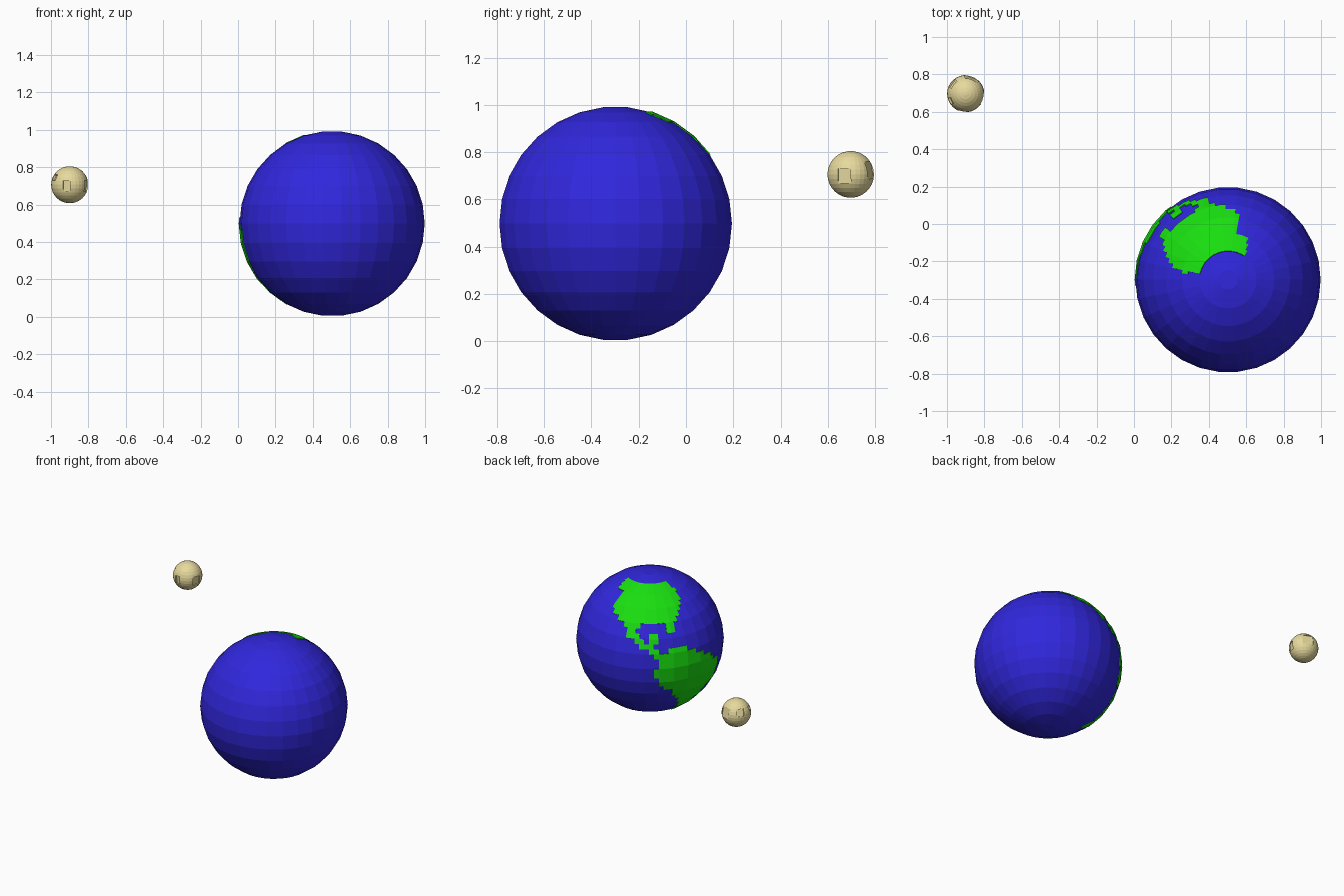
import bpy, bmesh, math
from mathutils import Vector

if "Cube" in bpy.data.objects:
    bpy.data.objects.remove(bpy.data.objects["Cube"])

SEG, STEP = 30, 12          # 12 degree facets
CENTER = Vector((0.503, -0.298, 0.498))
MOON = Vector((-0.90, 0.697, 0.706))


def material(name, color):
    m = bpy.data.materials.new(name)
    m.diffuse_color = (*color, 1)
    m.use_nodes = True
    m.node_tree.nodes["Principled BSDF"].inputs["Base Color"].default_value = m.diffuse_color
    return m


def make_object(name, bm, loc, mat=None):
    me = bpy.data.meshes.new(name)
    bm.to_mesh(me)
    bm.free()
    ob = bpy.data.objects.new(name, me)
    ob.location = loc
    bpy.context.collection.objects.link(ob)
    if mat:
        me.materials.append(mat)
    return ob


def polar(r, az, lat):
    a, t = math.radians(az), math.radians(lat)
    return Vector((math.cos(t) * math.cos(a), math.cos(t) * math.sin(a), math.sin(t))) * r


def ball(name, r, loc, mat):
    """Faceted ball of stacked rings with small flat caps."""
    bm = bmesh.new()
    rings = [[bm.verts.new(polar(r, i * STEP, lat)) for i in range(SEG)]
             for lat in range(-84, 85, STEP)]
    for lo, hi in zip(rings, rings[1:]):
        for i in range(SEG):
            j = (i + 1) % SEG
            bm.faces.new((lo[i], lo[j], hi[j], hi[i]))
    bm.faces.new(rings[0][::-1])
    bm.faces.new(rings[-1])
    return make_object(name, bm, loc, mat)


def on_facet(r, az, lat):
    """Point on the flat facets of the ball."""
    a0, l0 = az // STEP * STEP, lat // STEP * STEP
    u, v = (az - a0) / STEP, (lat - l0) / STEP
    low = polar(r, a0, l0).lerp(polar(r, a0 + STEP, l0), u)
    high = polar(r, a0, l0 + STEP).lerp(polar(r, a0 + STEP, l0 + STEP), u)
    return low.lerp(high, v)


def inside(x, y, poly):
    hit = False
    for (x1, y1), (x2, y2) in zip(poly, poly[1:] + poly[:1]):
        if (y1 > y) != (y2 > y) and x < x1 + (y - y1) * (x2 - x1) / (y2 - y1):
            hit = not hit
    return hit


blue = material("ocean_blue", (0.03, 0.02, 0.72))
green = material("land_green", (0.01, 0.73, 0.005))
sand = material("moon_sand", (0.80, 0.70, 0.34))

# Ocean
ball("ocean", 0.495, CENTER, blue)

# Land outlines as (longitude, latitude), stepped onto a fine grid
north = [(-71, 72), (-62, 61), (-46, 61), (-45, 45), (-38, 40), (-25, 33), (-19, 26),
         (-10, 19), (0, 13), (7, 8), (12, 9), (9, 14), (4, 17), (8, 22), (8, 27), (1, 27),
         (-2, 20), (-9, 24), (-14, 30), (-6, 37), (12, 38), (18, 28), (24, 28), (25, 36),
         (35, 45), (42, 53), (46, 62), (40, 72)]
south = [(8, 12), (16, 15), (28, 15), (42, 9), (58, 0), (68, -7), (67, -21), (59, -31),
         (51, -42), (45, -58), (35, -60), (34, -48), (24, -30), (18, -22), (7, -14), (4, -2)]
CELL = 4
for name, outline in (("north_land", north), ("south_land", south)):
    bm = bmesh.new()
    grid = {}

    def vert(az, lat):
        if (az, lat) not in grid:
            grid[az, lat] = bm.verts.new(on_facet(0.4995, az, lat))
        return grid[az, lat]

    for az in range(40, 212, CELL):
        for lat in range(-64, 80, CELL):
            if inside(az + CELL / 2 - 125, lat + CELL / 2, outline):
                bm.faces.new((vert(az, lat), vert(az + CELL, lat),
                              vert(az + CELL, lat + CELL), vert(az, lat + CELL)))
    ob = make_object(name, bm, CENTER, green)
    mod = ob.modifiers.new("thickness", "SOLIDIFY")
    mod.thickness = 0.008
    mod.offset = -1

# Moon with square craters cut into it
moon = ball("moon", 0.099, MOON, sand)
craters = [((-0.18, -1, -0.07), 0.036, 0.06), ((1, -0.3, -0.07), 0.056, 0.06),
           ((0.35, 0.9, 0.2), 0.075, 0.075), ((-0.75, 0.58, 0.36), 0.05, 0.05),
           ((-0.85, -0.42, 0.4), 0.035, 0.035)]
bm = bmesh.new()
for direction, w, h in craters:
    d = Vector(direction).normalized()
    start = len(bm.verts)
    new = bmesh.ops.create_cube(bm, size=1)["verts"]
    bmesh.ops.scale(bm, vec=(w, h, 0.05), verts=new)
    bmesh.ops.transform(bm, matrix=d.to_track_quat("Z", "Y").to_matrix().to_4x4(), verts=new)
    bmesh.ops.translate(bm, vec=d * 0.11, verts=new)
cutter = make_object("crater_cutter", bm, MOON, sand)
cutter.hide_render = True
cutter.hide_set(True)
cut = moon.modifiers.new("craters", "BOOLEAN")
cut.operation = "DIFFERENCE"
cut.solver = "EXACT"
cut.object = cutter
